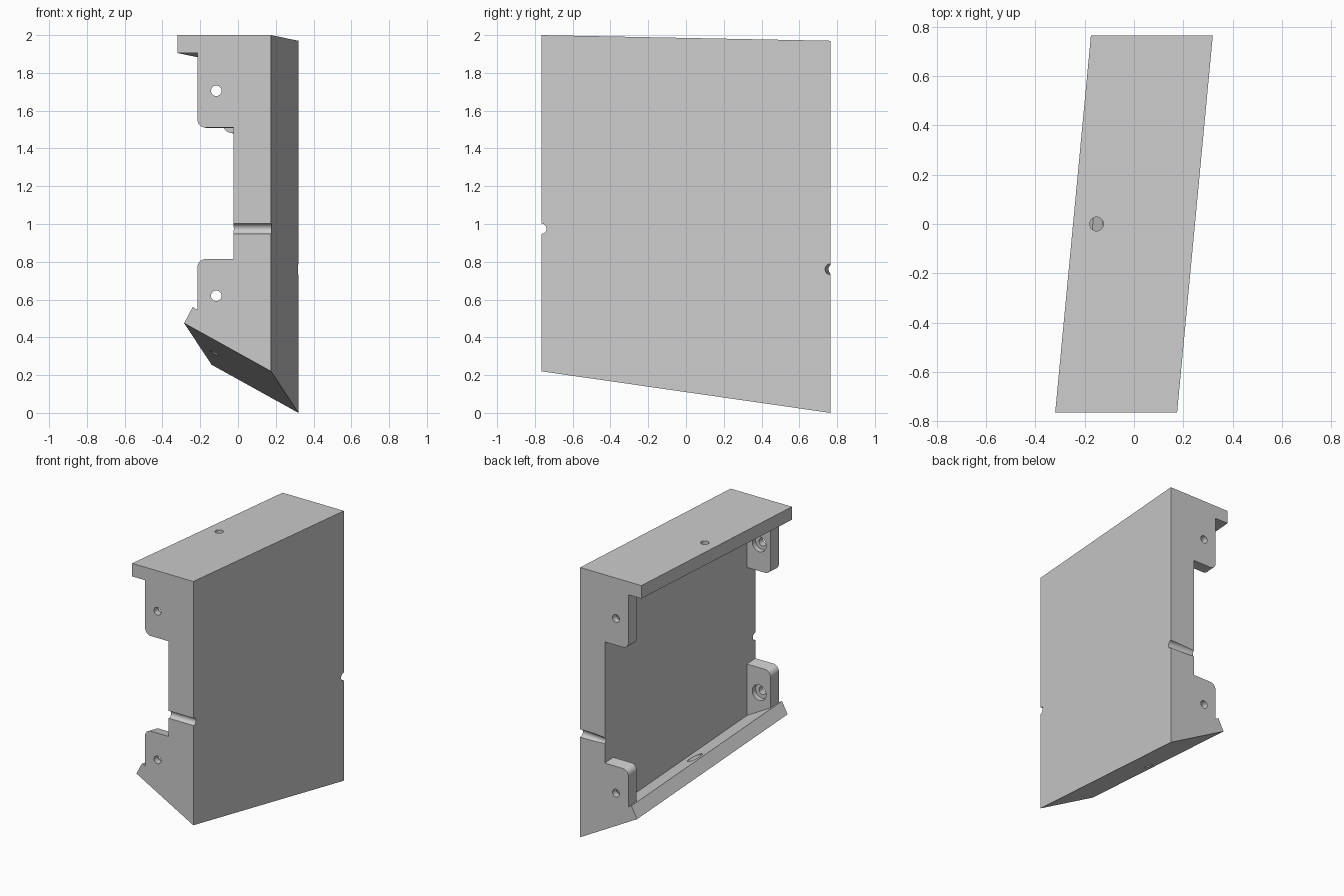
import bpy, bmesh, math
from mathutils import Vector

if "Cube" in bpy.data.objects:
    bpy.data.objects.remove(bpy.data.objects["Cube"])

HALF = 0.765      # half length along y
LEAN = 0.145      # sideways shift from front end to back end


def skew(x, y, z, drop):
    t = (y + HALF) / (2 * HALF)
    return Vector((x + LEAN * t, y, z - drop * t))


def loft(name, profile, y0, y1):
    """Sweep a front-end profile of (x, z, drop) along the leaning length."""
    bm = bmesh.new()
    rings = [[bm.verts.new(skew(x, y, z, d)) for x, z, d in profile] for y in (y0, y1)]
    n = len(profile)
    for i in range(n):
        j = (i + 1) % n
        bm.faces.new((rings[0][i], rings[0][j], rings[1][j], rings[1][i]))
    bm.faces.new(rings[0])
    bm.faces.new(rings[1])
    bmesh.ops.recalc_face_normals(bm, faces=bm.faces)
    me = bpy.data.meshes.new(name)
    bm.to_mesh(me)
    bm.free()
    ob = bpy.data.objects.new(name, me)
    bpy.context.collection.objects.link(ob)
    return ob


def rod(start, end, radius):
    d = Vector(end) - Vector(start)
    bpy.ops.mesh.primitive_cylinder_add(vertices=32, radius=radius, depth=d.length,
                                        location=(Vector(start) + Vector(end)) / 2,
                                        rotation=d.to_track_quat('Z', 'Y').to_euler())
    return bpy.context.object


def combine(ob, tool, operation):
    mod = ob.modifiers.new("bool", 'BOOLEAN')
    mod.operation, mod.solver, mod.object = operation, 'EXACT', tool
    bpy.context.view_layer.objects.active = ob
    bpy.ops.object.modifier_apply(modifier=mod.name)
    bpy.data.objects.remove(tool)


def bolt_hole(ob, outer, inward, wall=0.09):
    """Through hole with a wider counterbore on the inner side."""
    o, d = Vector(outer), Vector(inward).normalized()
    combine(ob, rod(o - d * 0.05, o + d * (wall + 0.05), 0.028), 'DIFFERENCE')
    combine(ob, rod(o + d * wall * 0.55, o + d * (wall + 0.05), 0.056), 'DIFFERENCE')


# Main shell: thick panel with top flange and sloping bottom flange
T, B = 0.03, 0.22
shell = loft("panel_housing", [
    (-0.32, 2.0, T), (0.175, 2.0, T), (0.175, 0.22, B), (-0.285, 0.475, B),
    (-0.24, 0.56, B), (-0.025, 0.44, B), (-0.025, 1.905, T), (-0.32, 1.905, T)],
    -HALF, HALF)


def tab_profile(root, tip, drop, sign, r=0.045):
    """Tab with one rounded corner; sign points from the tip to the flange."""
    cx, cz = -0.215 + r, tip + sign * r
    arc = [(cx - r * math.cos(a), cz - sign * r * math.sin(a), drop)
           for a in (math.pi / 2 * i / 8 for i in range(9))]
    return [(0.0, root, drop), (-0.025, root, drop)] + \
        [(-0.215, root + (0 if sign > 0 else 0.08), drop)] + arc + [(0.0, tip, drop)]


# Four mounting tabs, two at each end
THICK = 0.085
for y0, y1 in ((-HALF, -HALF + THICK), (HALF - THICK, HALF)):
    for root, tip, drop, sign in ((1.94, 1.51, T, 1), (0.41, 0.815, B, -1)):
        combine(shell, loft("tab", tab_profile(root, tip, drop, sign), y0, y1), 'UNION')

# Bolt holes in the tabs
for y, sign in ((-HALF, 1), (HALF, -1)):
    for z, drop in ((1.705, T), (0.62, B)):
        bolt_hole(shell, skew(-0.115, y, z, drop), (0, sign, 0), THICK)

# Bolt holes in the top and bottom flanges
bolt_hole(shell, (-0.152, 0, 1.985), (0, 0, -1), 0.095)
bolt_hole(shell, (-0.125, 0, 0.317), (0.485, 0.12, 0.875), 0.096)

# Half-round pin grooves in the two ends
combine(shell, rod((-0.2, -HALF, 0.975), (0.3, -HALF, 0.975), 0.027), 'DIFFERENCE')
combine(shell, rod((0.0, HALF + 0.03, 0.76), (0.45, HALF - 0.012, 0.76), 0.029), 'DIFFERENCE')

# Smooth only the curved walls
bpy.ops.object.select_all(action='DESELECT')
shell.select_set(True)
bpy.context.view_layer.objects.active = shell
bpy.ops.object.shade_smooth_by_angle(angle=math.radians(25))
